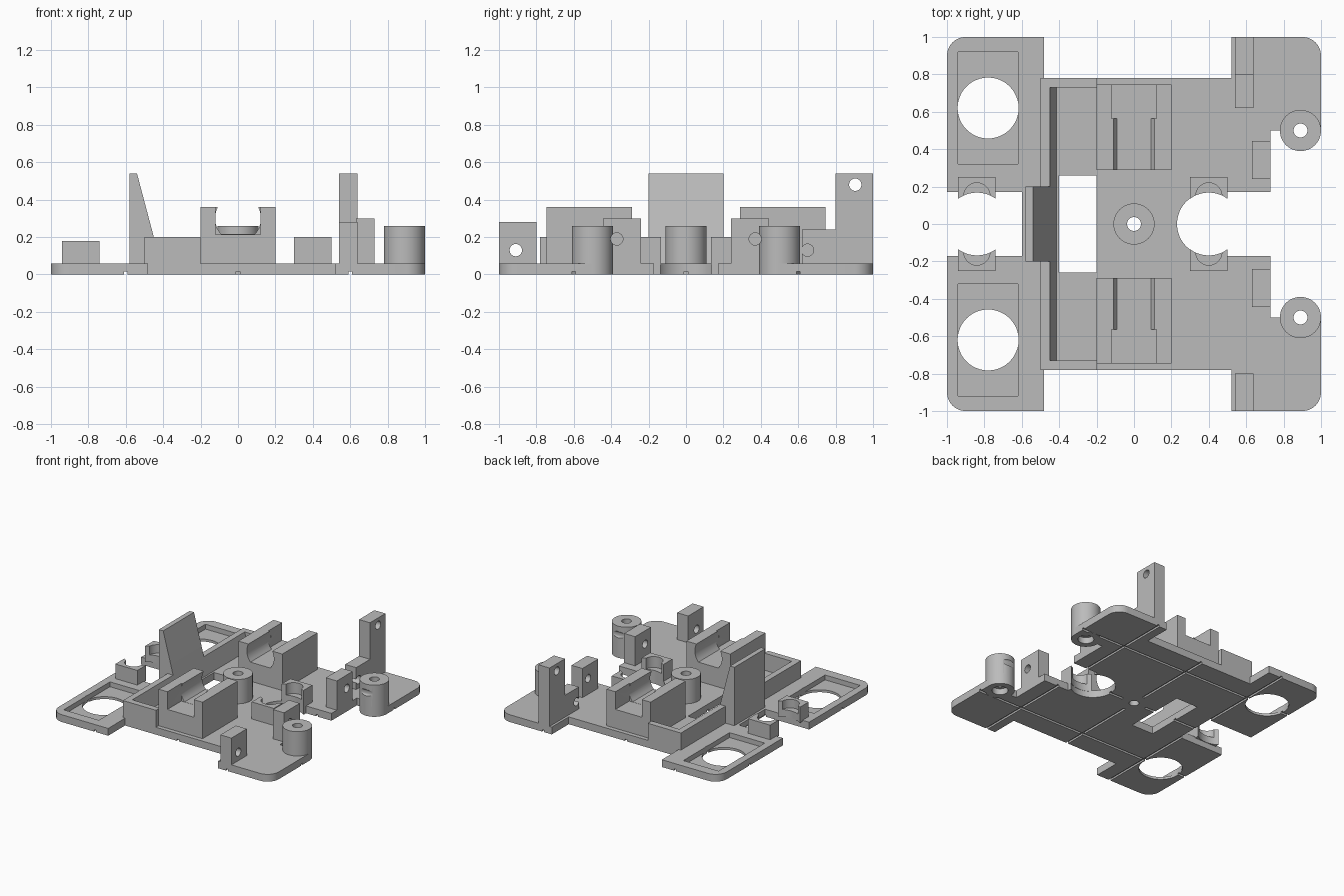
import bpy, bmesh, math
from mathutils import Vector

if "Cube" in bpy.data.objects:
    bpy.data.objects.remove(bpy.data.objects["Cube"])

grey = bpy.data.materials.new("light grey")
grey.diffuse_color = (0.5, 0.5, 0.5, 1)
grey.use_nodes = True
grey.node_tree.nodes["Principled BSDF"].inputs["Base Color"].default_value = grey.diffuse_color
T = 0.06  # plate thickness


def prism(name, pts, lo, hi, axis='z'):
    """Extrude a 2D profile: (x,y) along z, (x,z) along y, (y,z) along x."""
    place = {'z': lambda p, d: (p[0], p[1], d),
             'y': lambda p, d: (p[0], d, p[1]),
             'x': lambda p, d: (d, p[0], p[1])}[axis]
    bm = bmesh.new()
    face = bm.faces.new([bm.verts.new(place(p, lo)) for p in pts])
    ext = bmesh.ops.extrude_face_region(bm, geom=[face])
    step = Vector(place((0, 0), hi - lo))
    bmesh.ops.translate(bm, vec=step, verts=[v for v in ext['geom'] if isinstance(v, bmesh.types.BMVert)])
    bmesh.ops.recalc_face_normals(bm, faces=bm.faces)
    me = bpy.data.meshes.new(name)
    bm.to_mesh(me)
    bm.free()
    me.materials.append(grey)
    ob = bpy.data.objects.new(name, me)
    bpy.context.collection.objects.link(ob)
    return ob


def box(name, x0, x1, y0, y1, z0, z1):
    y0, y1 = min(y0, y1), max(y0, y1)
    return prism(name, [(x0, y0), (x1, y0), (x1, y1), (x0, y1)], z0, z1)


def cyl(name, u, v, r, lo, hi, axis='z', n=48):
    return prism(name, [(u + r * math.cos(2 * math.pi * i / n), v + r * math.sin(2 * math.pi * i / n))
                        for i in range(n)], lo, hi, axis)


def cut(ob, *cutters):
    for c in cutters:
        m = ob.modifiers.new("cut", 'BOOLEAN')
        m.operation, m.solver, m.object = 'DIFFERENCE', 'EXACT', c
        bpy.context.view_layer.objects.active = ob
        bpy.ops.object.modifier_apply(modifier=m.name)
        bpy.data.objects.remove(c, do_unlink=True)


def arc(cx, cy, r, a0, a1, n):
    return [(cx + r * math.cos(math.radians(a0 + (a1 - a0) * i / n)),
             cy + r * math.sin(math.radians(a0 + (a1 - a0) * i / n))) for i in range(n + 1)]


# base plate: half outline mirrored across y = 0
half = [(0.5, 0.17), (0.73, 0.17), (0.73, 0.5), (1, 0.5)]
half += arc(0.9, 0.9, 0.1, 0, 90, 8)
half += [(0.52, 1), (0.52, 0.78), (-0.48, 0.78), (-0.48, 1)]
half += arc(-0.9, 0.9, 0.1, 90, 180, 8)
half += [(-1, 0.17), (-0.6, 0.17)]
plate = prism("base_plate", half + [(x, -y) for x, y in reversed(half)], 0, T)

# plate openings, tray pockets and underside score grooves
cut(plate, cyl("c", 0.4, 0, 0.17, -1, 1), box("c", -0.4, -0.2, -0.26, 0.26, -1, 1),
    cyl("c", 0, 0, 0.05, -1, 1))
for s in (1, -1):
    cut(plate, cyl("c", -0.78, s * 0.62, 0.163, -1, 1),
        box("c", -0.94, -0.62, s * 0.32, s * 0.92, 0.02, 1),
        cyl("c", 0.89, s * 0.5, 0.09, -1, 1))
for p in (-0.6, 0, 0.6):
    cut(plate, box("c", p - 0.01, p + 0.01, -2, 2, -1, 0.015),
        box("c", -2, 2, p - 0.01, p + 0.01, -1, 0.015))

# centre screw post
post = cyl("centre_post", 0, 0, 0.11, 0, 0.26)
cut(post, cyl("c", 0, 0, 0.037, -1, 1))

# tray wall with sloped inner face
wall = box("tray_wall", -0.5, -0.2, -0.78, 0.78, T - 0.01, 0.2)
cut(wall, prism("c", [(-0.4, 0.0), (-0.45, 0.2), (-0.4625, 0.25), (0, 0.25), (0, 0.0)], -0.73, 0.73, 'y'))

# tall backstop wedge
prism("backstop", [(-0.58, T - 0.01), (-0.58, 0.54), (-0.54, 0.54), (-0.45, 0.2), (-0.415, T - 0.01)],
      -0.2, 0.2, 'y')

for s, side in ((1, "back"), (-1, "front")):
    # saddle with round trough and square end pocket
    saddle = box(side + "_saddle", -0.2, 0.2, s * 0.29, s * 0.745, T - 0.01, 0.36)
    trough = arc(0, 0.3, 0.123, -43, 28, 8) + [(0.115, 0.5), (-0.115, 0.5)] + arc(0, 0.3, 0.123, 152, 223, 8)
    cut(saddle, prism("c", trough, min(s * 0.2, s * 0.6), max(s * 0.2, s * 0.6), 'y'),
        box("c", -0.12, 0.12, s * 0.565, s * 0.9, 0.215, 1))

    # clamp blocks hugging the two round openings
    for cx, top, label in ((-0.84, 0.18, "left"), (0.4, 0.2, "right")):
        clamp = box(f"{side}_{label}_clamp", cx - 0.1, cx + 0.1, s * 0.12, s * 0.25, T - 0.01, top)
        cut(clamp, cyl("c", cx, 0, 0.168, -1, 1),
            cyl("c", cx, s * 0.15, 0.07, 0.11, 1))

    # drilled bracket and outer post, both grazed by the same cross hole
    bracket = box(side + "_bracket", 0.63, 0.73, s * 0.24, s * 0.445, T - 0.01, 0.3)
    cut(bracket, cyl("c", s * 0.37, 0.19, 0.033, 0, 2, 'x', 24))
    outer = cyl(side + "_outer_post", 0.89, s * 0.5, 0.11, 0, 0.26)
    cut(outer, cyl("c", 0.89, s * 0.5, 0.037, -1, 1), cyl("c", 0.89, s * 0.5, 0.06, -1, 0.05),
        cyl("c", s * 0.37, 0.19, 0.033, 0, 2, 'x', 24))

# stepped back lug and short front lug
lug = prism("back_lug", [(0.62, T - 0.01), (1, T - 0.01), (1, 0.54), (0.8, 0.54), (0.8, 0.24), (0.62, 0.24)],
            0.54, 0.64, 'x')
cut(lug, cyl("c", 0.905, 0.48, 0.033, 0, 2, 'x', 24), cyl("c", 0.65, 0.13, 0.033, 0, 2, 'x', 24))
lug = box("front_lug", 0.54, 0.64, -1, -0.8, T - 0.01, 0.28)
cut(lug, cyl("c", -0.91, 0.13, 0.033, 0, 2, 'x', 24))

# smooth the round walls, keep edges crisp
bpy.ops.object.select_all(action='SELECT')
bpy.ops.object.shade_smooth_by_angle(angle=math.radians(30))
